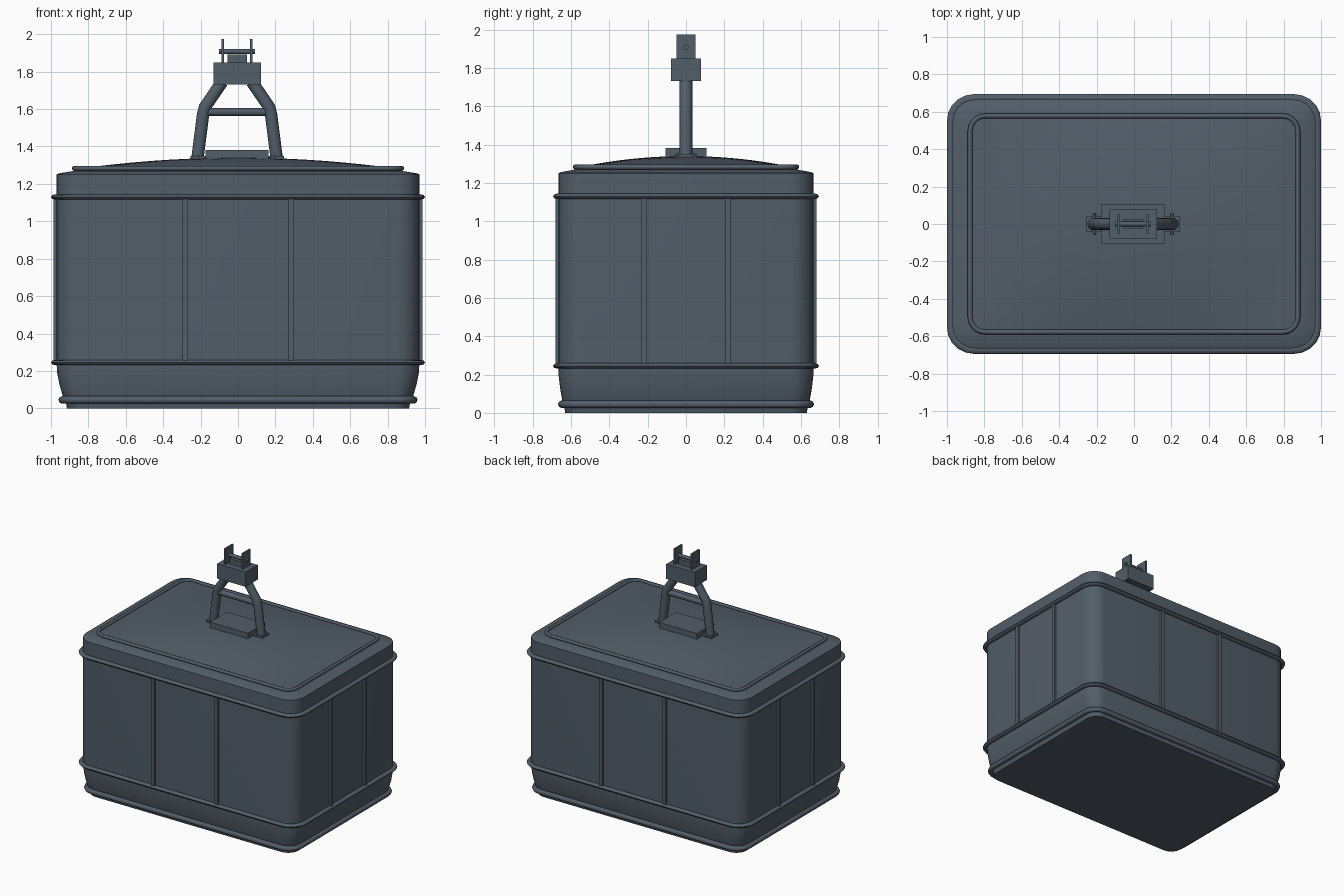
import bpy, bmesh, math
from mathutils import Vector

if "Cube" in bpy.data.objects:
    bpy.data.objects.remove(bpy.data.objects["Cube"])

slate = bpy.data.materials.new("slate_grey_metal")
slate.diffuse_color = (0.085, 0.112, 0.142, 1)
slate.use_nodes = True
slate.node_tree.nodes["Principled BSDF"].inputs["Base Color"].default_value = slate.diffuse_color


def finish(name, bm, angle=35):
    bmesh.ops.recalc_face_normals(bm, faces=bm.faces)
    me = bpy.data.meshes.new(name)
    bm.to_mesh(me)
    bm.free()
    ob = bpy.data.objects.new(name, me)
    bpy.context.collection.objects.link(ob)
    me.materials.append(slate)
    bpy.ops.object.select_all(action='DESELECT')
    ob.select_set(True)
    bpy.context.view_layer.objects.active = ob
    bpy.ops.object.shade_smooth_by_angle(angle=math.radians(angle))
    return ob


def rounded_rect(hx, hy, r, seg=5, edge=1):
    """Outline of a rounded rectangle, with edge subdivisions on the straights."""
    corners = []
    for k, (sx, sy) in enumerate([(1, 1), (-1, 1), (-1, -1), (1, -1)]):
        corners.append([Vector((sx * (hx - r) + r * math.cos(a), sy * (hy - r) + r * math.sin(a)))
                        for a in [math.pi / 2 * (k + i / seg) for i in range(seg + 1)]])
    pts = []
    for k in range(4):
        pts += corners[k]
        a, b = corners[k][-1], corners[(k + 1) % 4][0]
        pts += [a.lerp(b, i / edge) for i in range(1, edge)]
    return pts


def loft(name, rings, closed=False, angle=35):
    """Skin a stack of equal point rings; either closed into a loop or capped."""
    bm = bmesh.new()
    vs = [[bm.verts.new(p) for p in ring] for ring in rings]
    n = len(vs[0])
    pairs = list(zip(vs, vs[1:])) + ([(vs[-1], vs[0])] if closed else [])
    for a, b in pairs:
        for i in range(n):
            j = (i + 1) % n
            bm.faces.new((a[i], a[j], b[j], b[i]))
    if not closed:
        bm.faces.new(vs[0])
        bm.faces.new(vs[-1])
    return finish(name, bm, angle)


def ring(hx, hy, z, r):
    return [(p.x, p.y, z) for p in rounded_rect(hx, hy, r)]


def band(name, hx, hy, z, r, w, h):
    """Round moulding running around the box."""
    rings = []
    for i in range(8):
        a = math.tau * i / 8
        d = w * math.cos(a)
        rings.append(ring(hx + d, hy + d, z + h * math.sin(a), r + d))
    return loft(name, rings, True, 50)


def box(name, x0, x1, y0, y1, z0, z1):
    bm = bmesh.new()
    bmesh.ops.create_cube(bm, size=1)
    for v in bm.verts:
        v.co = ((x0 + x1) / 2 + v.co.x * (x1 - x0), (y0 + y1) / 2 + v.co.y * (y1 - y0),
                (z0 + z1) / 2 + v.co.z * (z1 - z0))
    return finish(name, bm)


def tube(name, path, radius, sides=12):
    """Round bar along a path lying in a plane of constant y or along y."""
    pts = [Vector(p) for p in path]
    rings = []
    for i, p in enumerate(pts):
        before = (p - pts[i - 1]).normalized() if i else None
        after = (pts[i + 1] - p).normalized() if i < len(pts) - 1 else None
        t = ((before or after) + (after or before)).normalized()
        ref = Vector((0, 1, 0)) if abs(t.y) < 0.9 else Vector((0, 0, 1))
        u = ref.cross(t).normalized()
        w = t.cross(u)
        rings.append([p + radius * (u * math.cos(math.tau * k / sides) + w * math.sin(math.tau * k / sides))
                      for k in range(sides)])
    return loft(name, rings, angle=50)


# Container body: tapered foot, upright walls and shallow sloping rim
loft("container_body", [ring(*s) for s in [
    (0.915, 0.63, 0.0, 0.09), (0.92, 0.635, 0.03, 0.09), (0.935, 0.645, 0.06, 0.1),
    (0.955, 0.657, 0.13, 0.11), (0.967, 0.664, 0.19, 0.12), (0.97, 0.665, 0.24, 0.12),
    (0.97, 0.665, 1.12, 0.12), (0.97, 0.665, 1.25, 0.12), (0.96, 0.655, 1.256, 0.11),
    (0.87, 0.575, 1.27, 0.08)]])

# Mouldings around the walls and the lid
band("base_band", 0.94, 0.648, 0.045, 0.1, 0.02, 0.02)
band("lower_band", 0.978, 0.672, 0.245, 0.12, 0.022, 0.014)
band("upper_band", 0.978, 0.672, 1.13, 0.12, 0.022, 0.014)
band("lid_rim", 0.876, 0.578, 1.283, 0.08, 0.013, 0.013)

# Domed lid
LX, LY = 0.875, 0.578
dome = [[(p.x, p.y, 1.25) for p in rounded_rect(LX, LY, 0.08, edge=10)]]
for k in range(12):
    s = 1 - k / 12
    dome.append([(p.x * s, p.y * s,
                  1.278 + 0.062 * (1 - (p.x * s / LX) ** 2) * (1 - (p.y * s / LY) ** 2))
                 for p in rounded_rect(LX, LY, 0.08, edge=10)])
loft("lid_dome", dome)

# Vertical ribs on all four walls
for s in (-1, 1):
    for t in (-1, 1):
        x, y = 0.283 * t, 0.217 * t
        box("long_wall_rib", x - 0.014, x + 0.014, *sorted((s * 0.65, s * 0.682)), 0.25, 1.12)
        box("short_wall_rib", *sorted((s * 0.95, s * 0.987)), y - 0.014, y + 0.014, 0.25, 1.12)

# Lifting frame: mounting block, two bent legs with feet, cross bar
CX = -0.005
box("mounting_block", CX - 0.168, CX + 0.168, -0.108, 0.108, 1.31, 1.382)
for s in (-1, 1):
    tube("frame_leg", [(CX + s * 0.212, 0, 1.335), (CX + s * 0.182, 0, 1.57), (CX + s * 0.172, 0, 1.61),
                       (CX + s * 0.08, 0, 1.745)], 0.033)
    fx = CX + s * 0.2
    box("leg_foot", fx - 0.05, fx + 0.05, -0.042, 0.042, 1.32, 1.35)
    tube("foot_pin", [(CX + s * 0.207, -0.055, 1.348), (CX + s * 0.207, 0.055, 1.348)], 0.008, 8)
tube("cross_bar", [(CX - 0.175, 0, 1.585), (CX + 0.175, 0, 1.585)], 0.022)

# Coupling head with two lugs and a pin
box("coupling_head", CX - 0.127, CX + 0.127, -0.077, 0.077, 1.732, 1.85)
box("coupling_neck", CX - 0.052, CX + 0.052, -0.025, 0.025, 1.85, 1.892)
for s in (-1, 1):
    x = CX + s * 0.076
    box("coupling_lug", x - 0.007, x + 0.007, -0.05, 0.05, 1.84, 1.975)
tube("coupling_pin", [(CX - 0.097, 0, 1.908), (CX + 0.097, 0, 1.908)], 0.014, 10)
